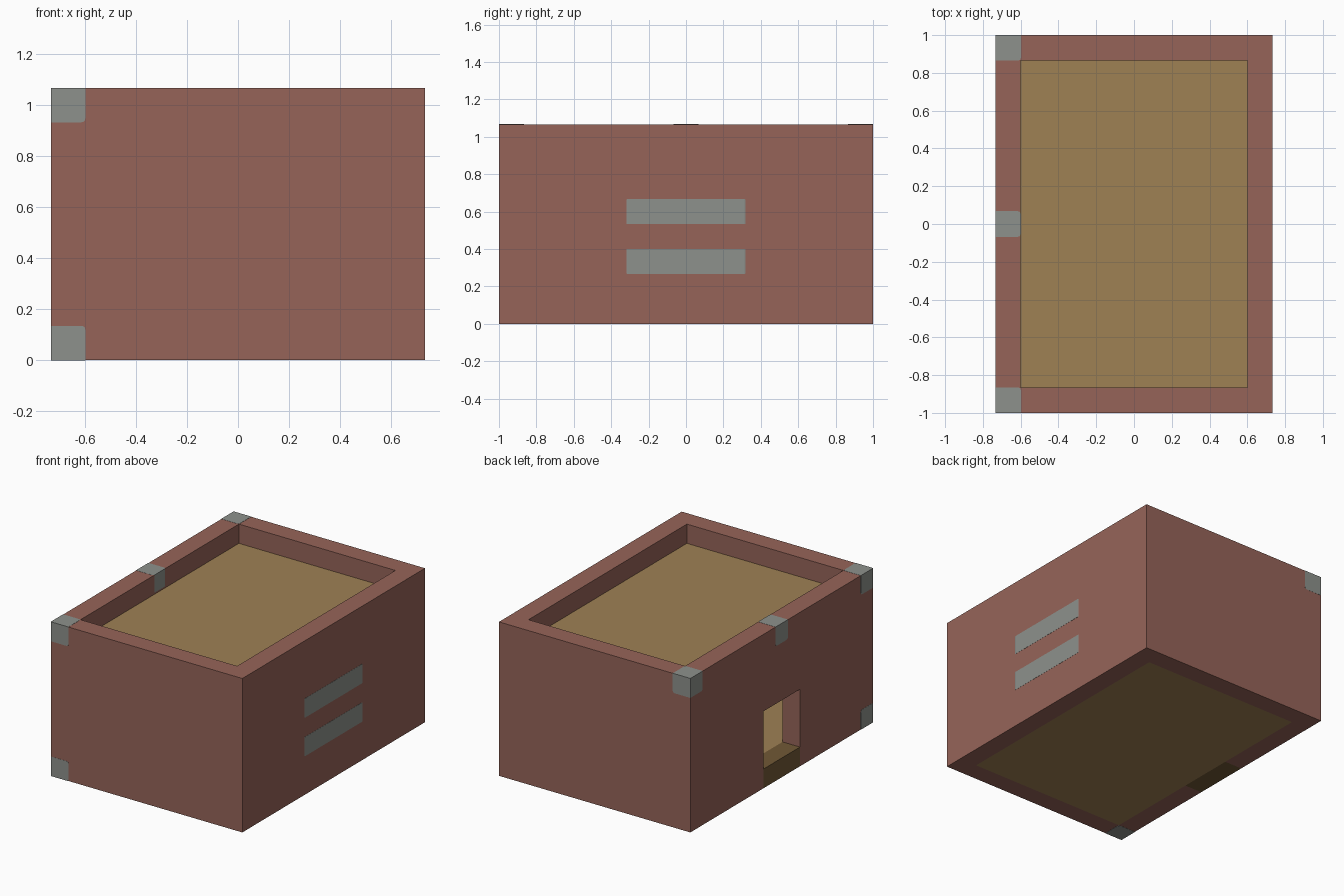
import bpy, bmesh
from mathutils import Vector

old = bpy.data.objects.get("Cube")
if old:
    bpy.data.objects.remove(old, do_unlink=True)

U = 1 / 15                      # modelling unit
X, Y, Z = 11 * U, 15 * U, 16 * U  # half width, half depth, height
T = 2 * U                       # wall thickness


def material(name, rgb):
    # Colours given as display values, stored as linear ones
    lin = [((c / 255 + 0.055) / 1.055) ** 2.4 for c in rgb]
    m = bpy.data.materials.new(name)
    m.use_nodes = True
    m.diffuse_color = (*lin, 1)
    m.node_tree.nodes["Principled BSDF"].inputs["Base Color"].default_value = (*lin, 1)
    return m


brick = material("brick red", (150, 100, 89))
stone = material("stone grey", (141, 145, 140))
plank = material("plank brown", (159, 129, 84))
dark_plank = material("dark plank brown", (113, 88, 54))


def box(name, lo, hi, mat, bevel=0, pick=None):
    """Box between two corners; bevels the edges whose midpoint passes pick."""
    lo, hi = Vector(lo), Vector(hi)
    bm = bmesh.new()
    bmesh.ops.create_cube(bm, size=1)
    for v in bm.verts:
        v.co = (lo + hi) / 2 + v.co * (hi - lo)
    if bevel:
        edges = [e for e in bm.edges if pick((e.verts[0].co + e.verts[1].co) / 2)]
        bmesh.ops.bevel(bm, geom=edges, offset=bevel, segments=3, profile=0.5,
                        affect='EDGES')
    mesh = bpy.data.meshes.new(name)
    bm.to_mesh(mesh)
    bm.free()
    mesh.materials.append(mat)
    ob = bpy.data.objects.new(name, mesh)
    bpy.context.collection.objects.link(ob)
    return ob


def cut(ob, cutter):
    mod = ob.modifiers.new("cut", 'BOOLEAN')
    mod.operation, mod.solver, mod.object = 'DIFFERENCE', 'EXACT', cutter
    bpy.context.view_layer.objects.active = ob
    bpy.ops.object.modifier_apply(modifier=mod.name)
    bpy.data.objects.remove(cutter, do_unlink=True)


# Outer walls, open at top and bottom, with a doorway in one side
walls = box("walls", (-X, -Y, 0), (X, Y, Z), brick)
cut(walls, box("room_cutter", (T - X, T - Y, -1), (X - T, Y - T, 2), brick))
cut(walls, box("door_cutter", (-X - T, -3 * U, -T), (-X + 1.5 * T, 3 * U, 8 * U), brick))

# Floor, recessed roof and door sill
for name, z in (("floor", 0), ("roof", Z - 2 * T)):
    box(name, (T - X, T - Y, z), (X - T, Y - T, z + T), plank)
box("door_sill", (-X, -3 * U, 0), (T - X, 3 * U, T), dark_plank)

# Stone blocks set into the walls, softened only on their buried edges
E = 0.001


def buried(p):
    return abs(p.x) < X - E and abs(p.y) < Y - E and E < p.z < Z - E


for name, y, z in (("front_top_block", T / 2 - Y, Z - T), ("middle_top_block", 0, Z - T),
                   ("back_top_block", Y - T / 2, Z - T), ("front_bottom_block", T / 2 - Y, 0)):
    box(name, (-X - E, y - T / 2 - E, z - E), (T - X + E, y + T / 2 + E, z + T + E),
        stone, 0.015, buried)

# Two rounded stone bars on the opposite side
for name, z in (("lower_bar", 4 * U), ("upper_bar", 8 * U)):
    box(name, (X - 0.004, -5 * U, z), (X + E, 5 * U, z + T), stone, 0.02,
        lambda p: abs(p.x - X) < 0.002 and abs(abs(p.y) - 5 * U) < E)
